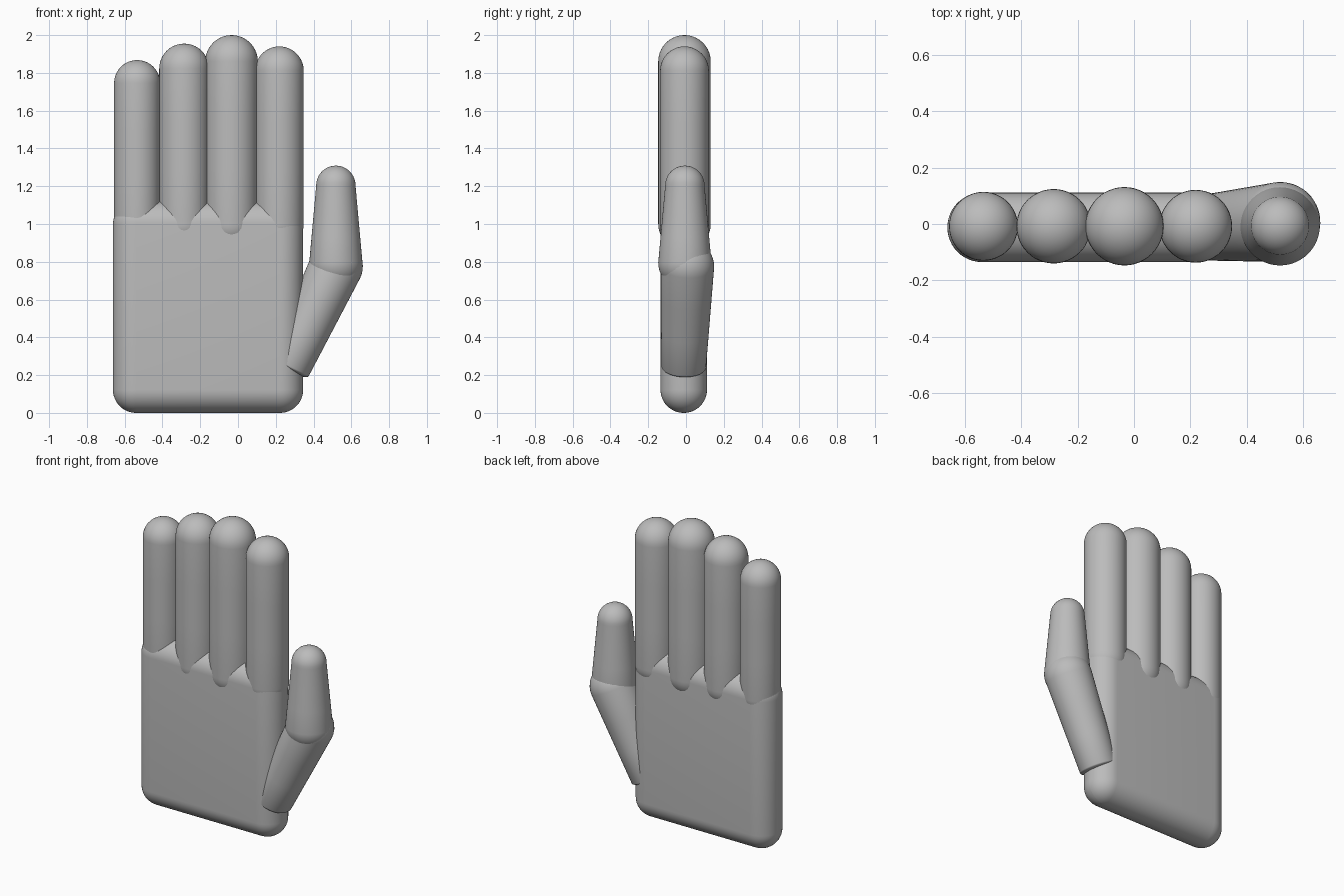
import bpy
import bmesh
from math import cos, sin, pi, radians
from mathutils import Vector

cube = bpy.data.objects.get("Cube")
if cube:
    bpy.data.objects.remove(cube)

# One plain grey for the whole hand
GREY = (0.5, 0.5, 0.5, 1.0)
mat = bpy.data.materials.new("plain_grey")
mat.use_nodes = True
mat.diffuse_color = GREY
mat.node_tree.nodes["Principled BSDF"].inputs["Base Color"].default_value = GREY


def finish(name, bm):
    """Turn a bmesh into a smooth grey object."""
    bmesh.ops.recalc_face_normals(bm, faces=bm.faces)
    mesh = bpy.data.meshes.new(name)
    bm.to_mesh(mesh)
    bm.free()
    mesh.materials.append(mat)
    obj = bpy.data.objects.new(name, mesh)
    bpy.context.collection.objects.link(obj)
    bpy.ops.object.select_all(action="DESELECT")
    obj.select_set(True)
    bpy.context.view_layer.objects.active = obj
    bpy.ops.object.shade_smooth_by_angle(angle=radians(40))
    return obj


def capsule(name, start, end, r0, r1, dome=1.0, sides=48, steps=10):
    """Tapered capsule; dome squashes the rounded cap at the start."""
    start, end = Vector(start), Vector(end)
    axis = end - start
    length = axis.length
    arc = [i / steps * pi / 2 for i in range(steps + 1)]
    profile = [(r0 * sin(a), -r0 * dome * cos(a)) for a in arc]
    profile += [(r0 + (r1 - r0) * t, length * t) for t in (1 / 3, 2 / 3)]
    profile += [(r1 * cos(a), length + r1 * sin(a)) for a in arc]

    bm = bmesh.new()
    verts = [bm.verts.new((r, 0, z)) for r, z in profile]
    edges = [bm.edges.new(pair) for pair in zip(verts, verts[1:])]
    bmesh.ops.spin(bm, geom=verts + edges, cent=(0, 0, 0), axis=(0, 0, 1),
                   angle=2 * pi, steps=sides)
    bmesh.ops.remove_doubles(bm, verts=bm.verts, dist=0.0001)
    turn = axis.to_track_quat("Z", "Y")
    for v in bm.verts:
        v.co = turn @ v.co + start
    return finish(name, bm)


# Palm: slab with fully rounded edges
low, high = Vector((-0.662, -0.135, 0)), Vector((0.345, 0.111, 1.12))
bm = bmesh.new()
bmesh.ops.create_cube(bm, size=1)
for v in bm.verts:
    v.co = Vector(c * s for c, s in zip(v.co, high - low)) + (low + high) / 2
bmesh.ops.bevel(bm, geom=bm.edges[:], offset=0.1225, segments=12,
                profile=0.5, affect="EDGES")
finish("palm", bm)

# Fingers: name, x, radius, top height
KNUCKLE_Z = 1.0
for name, x, radius, top in (("little_finger", -0.534, 0.122, 1.868),
                             ("ring_finger", -0.285, 0.132, 1.955),
                             ("middle_finger", -0.034, 0.139, 2.0),
                             ("index_finger", 0.219, 0.129, 1.94)):
    capsule(name, (x, -0.008, KNUCKLE_Z), (x, -0.008, top - radius),
            radius, radius)

# Thumb: slanted base with a shallow end, then an upright tapered tip
capsule("thumb_base", (0.268, -0.012, 0.245), (0.519, 0.007, 0.775),
        0.118, 0.142, dome=0.22)
capsule("thumb_tip", (0.518, -0.006, 0.795), (0.518, -0.006, 1.205),
        0.141, 0.104)
